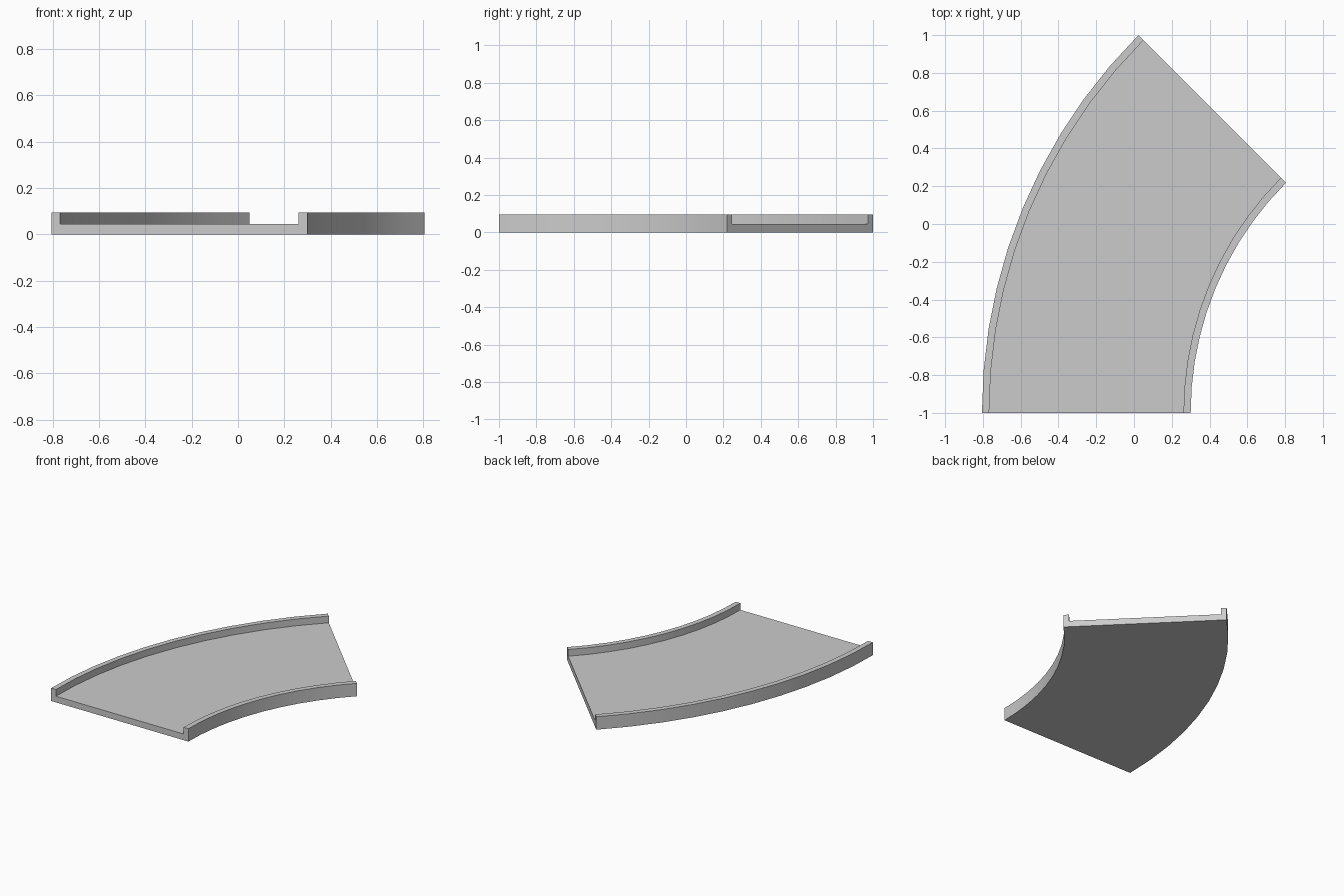
import bpy, bmesh
from math import sin, cos, radians

if "Cube" in bpy.data.objects:
    bpy.data.objects.remove(bpy.data.objects["Cube"])

STEPS, ANGLE = 10, 45
CX, CY = 2.023, -1.0            # centre of the bend
R_OUT, R_IN = 2.828, 1.723      # outer and inner radius
WALL, FLOOR, TOP = 0.038, 0.045, 0.094

# U-shaped cross-section: (radius, height)
profile = [(R_OUT, 0), (R_OUT, TOP), (R_OUT - WALL, TOP), (R_OUT - WALL, FLOOR),
           (R_IN + WALL, FLOOR), (R_IN + WALL, TOP), (R_IN, TOP), (R_IN, 0)]

# Sweep the section round the bend
bm = bmesh.new()
rings = []
for i in range(STEPS + 1):
    a = radians(ANGLE * i / STEPS)
    rings.append([bm.verts.new((CX - r * cos(a), CY + r * sin(a), z)) for r, z in profile])
n = len(profile)
for a, b in zip(rings, rings[1:]):
    for k in range(n):
        bm.faces.new((a[k], a[(k + 1) % n], b[(k + 1) % n], b[k]))

# Close both ends
bm.faces.new(rings[0])
bm.faces.new(rings[-1])
bmesh.ops.recalc_face_normals(bm, faces=bm.faces)

mesh = bpy.data.meshes.new("curved_track")
bm.to_mesh(mesh)
bm.free()
track = bpy.data.objects.new("curved_track", mesh)
bpy.context.collection.objects.link(track)

# Smooth walls, sharp corners
bpy.context.view_layer.objects.active = track
track.select_set(True)
bpy.ops.object.shade_smooth_by_angle(angle=radians(30))
